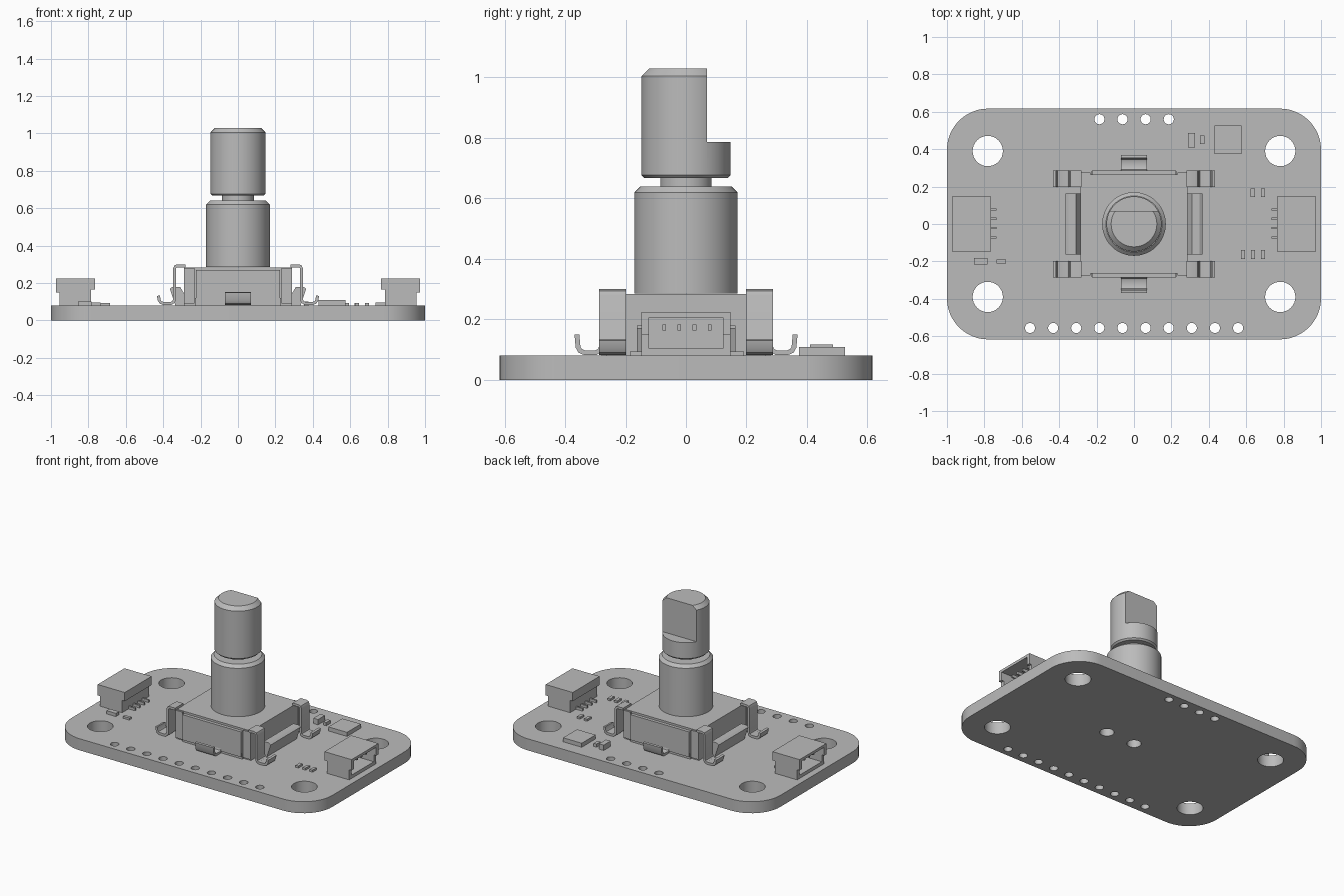
import bpy, bmesh, math
from mathutils import Matrix, Vector

cube = bpy.data.objects.get("Cube")
if cube:
    bpy.data.objects.remove(cube, do_unlink=True)

grey = bpy.data.materials.new("plain_grey")
grey.use_nodes = True
grey.diffuse_color = (0.5, 0.5, 0.5, 1)
grey.node_tree.nodes["Principled BSDF"].inputs["Base Color"].default_value = (0.5, 0.5, 0.5, 1)

TOP = 0.08  # board surface
PI = math.pi


def finish(name, bm):
    bmesh.ops.recalc_face_normals(bm, faces=bm.faces)
    mesh = bpy.data.meshes.new(name)
    bm.to_mesh(mesh)
    bm.free()
    mesh.materials.append(grey)
    ob = bpy.data.objects.new(name, mesh)
    bpy.context.collection.objects.link(ob)
    return ob


def smooth(ob):
    bpy.ops.object.select_all(action='DESELECT')
    bpy.context.view_layer.objects.active = ob
    ob.select_set(True)
    bpy.ops.object.shade_smooth_by_angle(angle=math.radians(30))


def add_box(bm, x, y, z):
    size = Matrix.Diagonal((x[1] - x[0], y[1] - y[0], z[1] - z[0], 1))
    mid = Matrix.Translation((sum(x) / 2, sum(y) / 2, sum(z) / 2))
    bmesh.ops.create_cube(bm, size=1, matrix=mid @ size)


def box(name, x, y, z):
    bm = bmesh.new()
    add_box(bm, x, y, z)
    return finish(name, bm)


def prism(name, points, depth):
    """Extrude a closed outline of 3D points along a vector."""
    bm = bmesh.new()
    face = bm.faces.new([bm.verts.new(p) for p in points])
    new = bmesh.ops.extrude_face_region(bm, geom=[face])["geom"]
    bmesh.ops.translate(bm, vec=depth, verts=[v for v in new if isinstance(v, bmesh.types.BMVert)])
    return finish(name, bm)


def ribbon(name, path, width, offset, angle, thick=0.016):
    """Bent sheet metal strip: a path of (outward, height), turned about z."""
    pts = [Vector(p) for p in path]
    left, right = [], []
    for i, p in enumerate(pts):
        t = (pts[min(i + 1, len(pts) - 1)] - pts[max(i - 1, 0)]).normalized()
        n = Vector((-t.y, t.x)) * thick / 2
        left.append(p + n)
        right.append(p - n)
    outline = [(p.x, offset - width / 2, p.y) for p in left + right[::-1]]
    ob = prism(name, outline, (0, width, 0))
    ob.data.transform(Matrix.Rotation(angle, 4, 'Z'))
    smooth(ob)
    return ob


def lathe(name, profile, steps=64):
    bm = bmesh.new()
    verts = [bm.verts.new((r, 0, z)) for r, z in profile]
    edges = [bm.edges.new(pair) for pair in zip(verts, verts[1:])]
    bmesh.ops.spin(bm, geom=verts + edges, cent=(0, 0, 0), axis=(0, 0, 1),
                   angle=2 * PI, steps=steps, use_duplicate=False)
    bmesh.ops.remove_doubles(bm, verts=bm.verts, dist=0.0001)
    return finish(name, bm)


def cut(ob, cutter):
    mod = ob.modifiers.new("cut", 'BOOLEAN')
    mod.operation = 'DIFFERENCE'
    mod.solver = 'EXACT'
    mod.object = cutter
    bpy.context.view_layer.objects.active = ob
    bpy.ops.object.modifier_apply(modifier=mod.name)
    bpy.data.objects.remove(cutter, do_unlink=True)


# Circuit board with rounded corners and drilled holes
R, HX, HY = 0.22, 1.0, 0.617
outline = []
for k, (sx, sy) in enumerate([(1, 1), (-1, 1), (-1, -1), (1, -1)]):
    for i in range(13):
        a = (k + i / 12) * PI / 2
        outline.append((sx * (HX - R) + R * math.cos(a), sy * (HY - R) + R * math.sin(a), 0))
board = prism("circuit_board", outline, (0, 0, TOP))

holes = [(sx * 0.782, sy * 0.39, 0.081) for sx in (-1, 1) for sy in (-1, 1)]
holes += [(-0.185 + 0.1236 * i, 0.56, 0.027) for i in range(4)]
holes += [(-0.556 + 0.1236 * i, -0.556, 0.027) for i in range(10)]
holes += [(0, 0, 0.045), (0.22, 0, 0.045)]
bm = bmesh.new()
for x, y, r in holes:
    bmesh.ops.create_cone(bm, cap_ends=True, segments=32, radius1=r, radius2=r, depth=0.4,
                          matrix=Matrix.Translation((x, y, 0)))
cut(board, finish("drill_cutter", bm))
smooth(board)

# Encoder body and its metal cover
box("encoder_body", (-0.285, 0.285), (-0.265, 0.265), (TOP, 0.284))
bm = bmesh.new()
add_box(bm, (-0.29, 0.29), (-0.287, 0.287), (0.265, 0.30))
cover = finish("cover_top", bm)
bm = bmesh.new()
for s in (-1, 1):
    add_box(bm, (-0.06, 0.06), sorted((s * 0.24, s * 0.4)), (0.272, 0.4))
    add_box(bm, (-0.026, 0.026), sorted((s * 0.19, s * 0.25)), (0.29, 0.4))
cut(cover, finish("cover_slot_cutter", bm))

leg_path = [(0.28, 0.292), (0.325, 0.292), (0.335, 0.288), (0.339, 0.278), (0.339, 0.115),
            (0.344, 0.1), (0.358, 0.091), (0.40, 0.091), (0.414, 0.096), (0.421, 0.108), (0.426, 0.132)]
foot_path = [(0.279, 0.145), (0.279, 0.112), (0.285, 0.097), (0.298, 0.09), (0.336, 0.09),
             (0.35, 0.096), (0.357, 0.108), (0.361, 0.15)]

for side, angle in (("left", 0), ("right", PI)):
    s = 1 if angle == 0 else -1
    for v in (-0.243, 0.243):
        ribbon(f"cover_leg_{side}_{'a' if v < 0 else 'b'}", leg_path, 0.088, v, angle)
    # Plastic flange with a leaning outer face between the legs
    prism(f"side_flange_{side}",
          [(s * x, -0.162, z) for x, z in ((0.28, TOP), (0.335, TOP), (0.365, 0.17), (0.35, 0.18), (0.31, 0.18), (0.28, 0.13))],
          (0, 0.325, 0))

for end, angle in (("front", -PI / 2), ("back", PI / 2)):
    s = 1 if angle > 0 else -1
    box(f"cover_skirt_{end}", (-0.225, 0.225), sorted((s * 0.262, s * 0.287)), (0.095, 0.27))
    box(f"body_base_{end}", (-0.23, 0.23), sorted((s * 0.25, s * 0.28)), (TOP, 0.12))
    for x in (-0.26, 0.26):
        box(f"cover_corner_{end}", (x - 0.028, x + 0.028), sorted((s * 0.25, s * 0.275)), (0.09, 0.28))
    ribbon(f"cover_foot_{end}", foot_path, 0.14, 0, angle)

# Bushing, neck and D-shaped shaft
smooth(lathe("bushing", [(0, 0.285), (0.17, 0.285), (0.17, 0.62), (0.15, 0.64), (0, 0.64)]))
smooth(lathe("shaft_neck", [(0, 0.62), (0.085, 0.62), (0.085, 0.68), (0, 0.68)]))
shaft = lathe("shaft", [(0, 0.667), (0.137, 0.667), (0.147, 0.677), (0.147, 1.005), (0.122, 1.03), (0, 1.03)])
cut(shaft, box("flat_cutter", (-0.3, 0.3), (0.07, 0.4), (0.787, 1.2)))
smooth(shaft)

# Edge sockets: hollow shell open to the outside, with contacts
for side, s in (("left", 1), ("right", -1)):
    shell = prism(f"socket_{side}",
                  [(s * x, -0.147, z) for x, z in ((0.785, TOP), (0.955, TOP), (0.955, 0.15), (0.973, 0.15),
                                                   (0.973, 0.225), (0.765, 0.225), (0.765, 0.165), (0.785, 0.165))],
                  (0, 0.294, 0))
    cut(shell, box("socket_cutter", sorted((s * 0.81, s * 1.1)), (-0.122, 0.122), (0.103, 0.207)))
    for i in range(4):
        y = 0.078 - 0.05 * i
        box(f"socket_contact_{side}_{i}", sorted((s * 0.80, s * 0.93)), (y - 0.006, y + 0.006), (0.163, 0.183))
        box(f"socket_pin_{side}_{i}", sorted((s * 0.735, s * 0.80)), (y - 0.006, y + 0.006), (TOP, 0.097))

# Small surface components: centre, size, height
chips = {
    "control_chip": (0.502, 0.45, 0.143, 0.152, 0.028),
    "large_capacitor": (0.308, 0.448, 0.036, 0.076, 0.037),
    "small_capacitor": (0.365, 0.45, 0.022, 0.045, 0.022),
    "indicator_light": (-0.82, -0.2, 0.072, 0.034, 0.022),
    "indicator_resistor": (-0.71, -0.2, 0.05, 0.022, 0.014),
}
for i, x in enumerate((0.635, 0.69)):
    chips[f"rear_resistor_{i}"] = (x, 0.168, 0.022, 0.046, 0.014)
for i, x in enumerate((0.583, 0.637, 0.69)):
    chips[f"front_resistor_{i}"] = (x, -0.163, 0.022, 0.046, 0.014)
for name, (x, y, w, d, h) in chips.items():
    box(name, (x - w / 2, x + w / 2), (y - d / 2, y + d / 2), (TOP, TOP + h))
